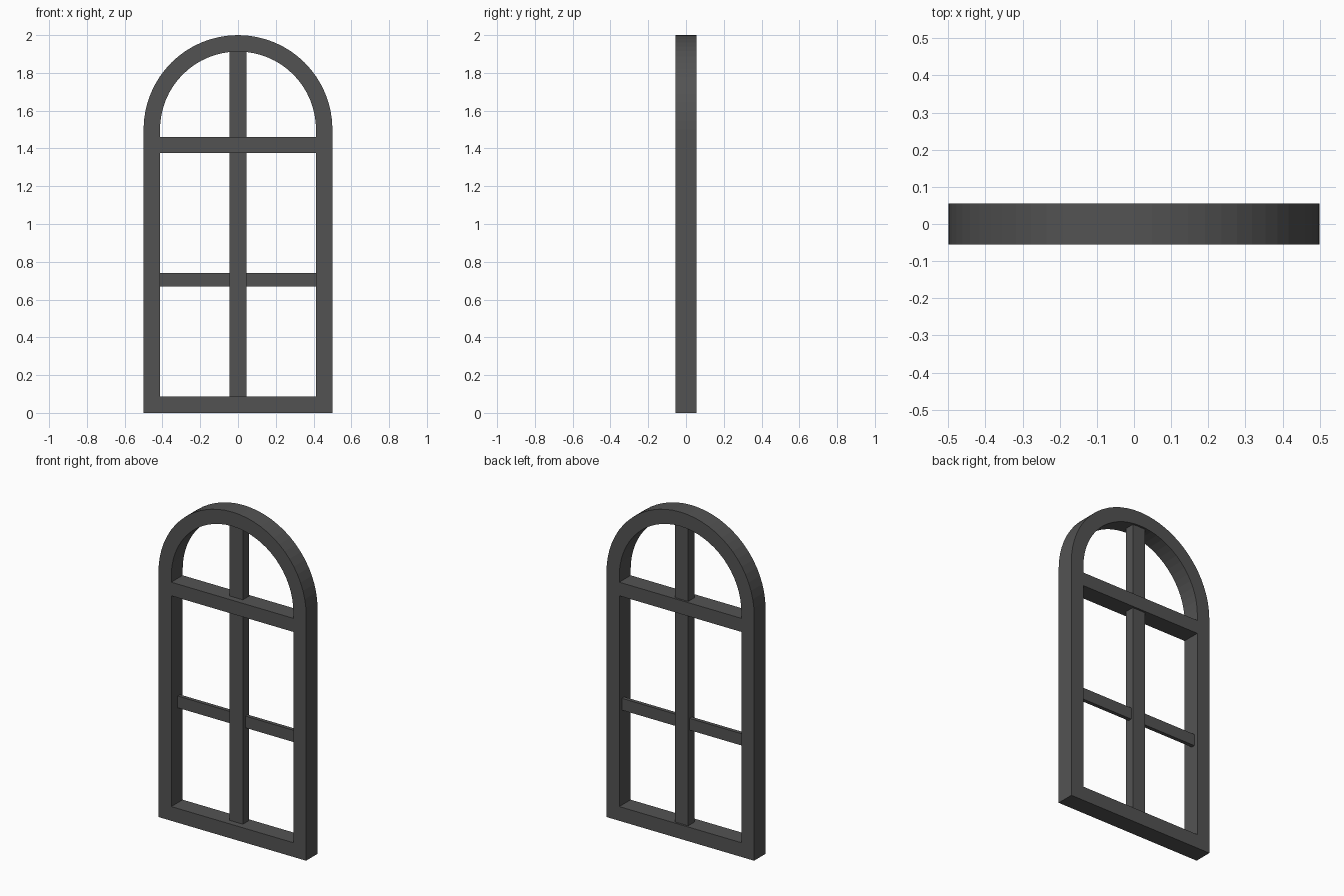
import bpy, bmesh, math

if "Cube" in bpy.data.objects:
    bpy.data.objects.remove(bpy.data.objects["Cube"])

W, D, SPRING = 0.5, 0.11, 1.5      # half width, depth, height where the arch springs
RAIL = 0.087                       # face width of the frame
SEGS = 32

# Dark grey paint
paint = bpy.data.materials.new("dark_grey")
paint.diffuse_color = (0.086, 0.086, 0.086, 1)
paint.use_nodes = True
paint.node_tree.nodes["Principled BSDF"].inputs["Base Color"].default_value = paint.diffuse_color


def outline(half, bottom):
    """Closed arched loop: half-circle on two straight sides."""
    pts = [(half, bottom)]
    for i in range(SEGS + 1):
        a = math.pi * i / SEGS
        pts.append((half * math.cos(a), SPRING + half * math.sin(a)))
    pts.append((-half, bottom))
    return pts


def box(name, x0, x1, y0, y1, z0, z1):
    bm = bmesh.new()
    bmesh.ops.create_cube(bm, size=1)
    for v in bm.verts:
        v.co.x = x0 + (v.co.x + 0.5) * (x1 - x0)
        v.co.y = y0 + (v.co.y + 0.5) * (y1 - y0)
        v.co.z = z0 + (v.co.z + 0.5) * (z1 - z0)
    return finish(name, bm)


def finish(name, bm):
    bmesh.ops.recalc_face_normals(bm, faces=bm.faces[:])
    me = bpy.data.meshes.new(name)
    bm.to_mesh(me)
    bm.free()
    me.materials.append(paint)
    ob = bpy.data.objects.new(name, me)
    bpy.context.collection.objects.link(ob)
    return ob


# Arched outer frame with its sill, as one ring
bm = bmesh.new()
loops = []
for half, bottom, y in ((W, 0, -D / 2), (W - RAIL, RAIL, -D / 2),
                        (W - RAIL, RAIL, D / 2), (W, 0, D / 2)):
    loops.append([bm.verts.new((x, y, z)) for x, z in outline(half, bottom)])
n = len(loops[0])
for k in range(4):
    a, b = loops[k], loops[(k + 1) % 4]
    for i in range(n):
        j = (i + 1) % n
        bm.faces.new((a[i], a[j], b[j], b[i]))
finish("arched_frame", bm)

inner = W - RAIL

# Full-depth transom below the arch
box("transom", -inner, inner, -D / 2, D / 2, 1.377, 1.46)

# Central mullion, set toward the back
for name, z0, z1 in (("lower_mullion", RAIL, 1.377), ("upper_mullion", 1.46, SPRING + inner)):
    box(name, -0.045, 0.045, -0.017, 0.043, z0, z1)

# Thin glazing bars either side of the mullion
for name, s in (("left_glazing_bar", -1), ("right_glazing_bar", 1)):
    xs = sorted((s * 0.045, s * inner))
    box(name, xs[0], xs[1], 0.007, 0.03, 0.668, 0.74)
